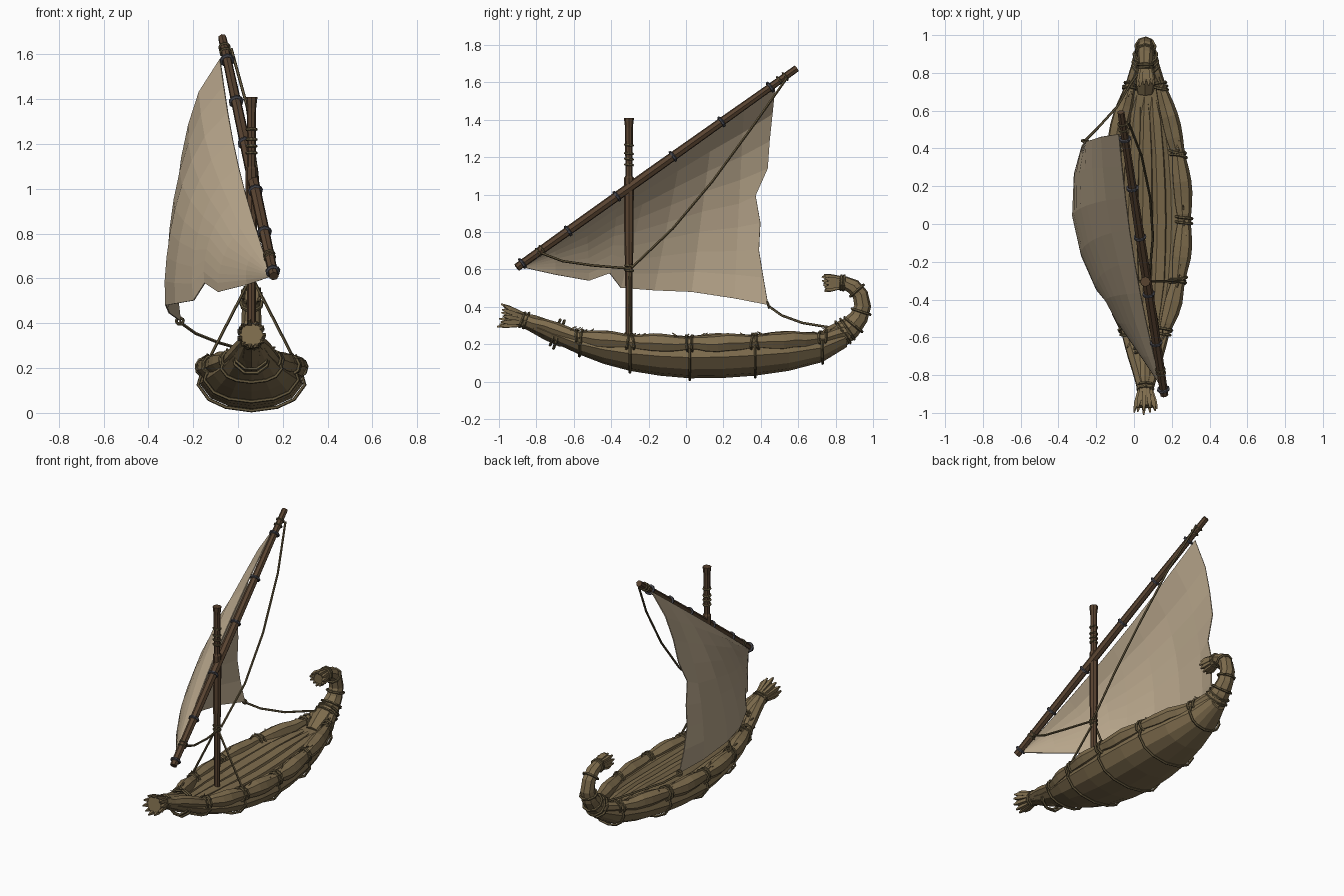
import bpy, bmesh, math, random
from mathutils import Vector as V

if "Cube" in bpy.data.objects:
    bpy.data.objects.remove(bpy.data.objects["Cube"])
random.seed(4)
CX = 0.06                       # hull centre line


def material(name, col):
    m = bpy.data.materials.new(name)
    m.diffuse_color = (*col, 1)
    m.use_nodes = True
    m.node_tree.nodes["Principled BSDF"].inputs["Base Color"].default_value = m.diffuse_color
    return m


REED = material("reed", (0.205, 0.148, 0.073))
WOOD = material("dark_wood", (0.098, 0.056, 0.030))
ROPE = material("rope", (0.125, 0.095, 0.046))
CLOTH = material("sailcloth", (0.47, 0.375, 0.255))
IRON = material("yard_rings", (0.065, 0.065, 0.078))


def finish(bm, name, mat):
    bmesh.ops.recalc_face_normals(bm, faces=bm.faces)
    me = bpy.data.meshes.new(name)
    bm.to_mesh(me)
    bm.free()
    me.materials.append(mat)
    ob = bpy.data.objects.new(name, me)
    bpy.context.collection.objects.link(ob)
    return ob


def tube(bm, pts, radii, sides=6):
    """Sweep a polygon along a path with a radius at each point."""
    pts = [V(p) for p in pts]
    if not isinstance(radii, (list, tuple)):
        radii = [radii] * len(pts)
    n, rings = None, []
    for i, p in enumerate(pts):
        t = (pts[min(i + 1, len(pts) - 1)] - pts[max(i - 1, 0)]).normalized()
        n = t.orthogonal() if n is None else n - t * n.dot(t)
        n.normalize()
        b = t.cross(n)
        rings.append([bm.verts.new(p + radii[i] * (n * math.cos(a) + b * math.sin(a)))
                      for a in (2 * math.pi * k / sides for k in range(sides))])
    skin(bm, rings)


def skin(bm, rings):
    for r0, r1 in zip(rings, rings[1:]):
        for k in range(len(r0)):
            j = (k + 1) % len(r0)
            bm.faces.new((r0[k], r0[j], r1[j], r1[k]))
    bm.faces.new(rings[0][::-1])
    bm.faces.new(rings[-1])


def ring(bm, c, axis, R, r=0.008, n=9):
    c, axis = V(c), V(axis).normalized()
    u = axis.orthogonal().normalized()
    w = axis.cross(u)
    tube(bm, [c + R * (u * math.cos(a) + w * math.sin(a))
              for a in (2 * math.pi * k / n for k in range(n + 1))], r, 5)


# hull stations: y, keel height, gunwale height, half width
ST = [(-0.87, .295, .335, .042), (-0.72, .215, .285, .085), (-0.57, .145, .238, .140),
      (-0.44, .095, .222, .188), (-0.30, .058, .212, .222), (-0.14, .032, .205, .243),
      (0.02, .018, .203, .253), (0.20, .020, .206, .244), (0.37, .032, .213, .222),
      (0.55, .058, .218, .178), (0.73, .105, .232, .118), (0.86, .185, .270, .065)]
BIND = [-0.57, -0.30, 0.02, 0.37, 0.73]


def station(y):
    for a, b in zip(ST, ST[1:]):
        if y <= b[0]:
            f = (y - a[0]) / (b[0] - a[0])
            return [a[i] + f * (b[i] - a[i]) for i in (1, 2, 3)]
    return ST[-1][1:]


def section(y, grow=0.0):
    zb, zr, hw = station(y)
    h = zr - zb
    half = [(.42, .08), (.72, .26), (.91, .60), (.84, .90)]
    right = [V((CX + f * hw + grow, y, zb + g * h - grow * (1 - g))) for f, g in half]
    left = [V((2 * CX - p.x, y, p.z)) for p in right]
    return left[::-1] + [V((CX, y, zb - grow))] + right


# hull shell
bm = bmesh.new()
skin(bm, [[bm.verts.new(p) for p in section(s[0])] for s in ST])
finish(bm, "hull_shell", REED)


# gunwale bundles, pinched at the bindings
def gunwale(y, side):
    zb, zr, hw = station(y)
    r0 = 0.024 + 0.024 * min(1, hw / 0.2)
    d = min(abs(y - b) for b in BIND)
    r = r0 * (0.74 + 0.33 * min(1, d / 0.12))
    return V((CX + side * (hw - r0), y, zr)), r


ys = [-0.87 + 1.73 * i / 30 for i in range(31)]
ys = sorted([y for y in ys if min(abs(y - b) for b in BIND) > 0.03] + BIND)
bm = bmesh.new()
for side in (-1, 1):
    g = [gunwale(y, side) for y in ys]
    tube(bm, [p + V((0, 0, random.uniform(-.003, .005))) for p, r in g], [r for p, r in g], 7)
finish(bm, "gunwale_bundles", REED)

# deck of long reed bundles
bm = bmesh.new()
for f in (-.6, -.3, 0, .3, .6):
    P, R = [], []
    for y, zb, zr, hw in ST[1:11]:
        P.append((CX + f * hw, y, zr - 0.028))
        R.append(0.165 * hw + 0.006 + random.uniform(-.004, .004))
    tube(bm, P, R[:-1] + [.008], 6)
finish(bm, "deck_bundles", REED)

# bow neck and stern curl
bm = bmesh.new()
tube(bm, [(CX, -.57, .215), (CX, -.66, .243), (CX, -.74, .276), (CX, -.82, .312), (CX, -.89, .335)],
     [.035, .058, .054, .046, .036], 8)
finish(bm, "bow_neck", REED)
CURL = [(CX, .70, .19), (CX, .80, .235), (CX, .88, .290), (CX, .925, .345), (CX, .945, .405),
        (CX, .932, .465), (CX, .895, .508), (CX, .850, .528), (CX, .82, .53)]
CR = [.05, .072, .060, .050, .045, .043, .042, .036, .032]
bm = bmesh.new()
tube(bm, CURL, CR, 8)
finish(bm, "stern_curl", REED)


# frayed tufts at both ends
def tuft(name, a, b, r0, r1):
    a, b = V(a), V(b)
    t = (b - a).normalized()
    u, w = V((1, 0, 0)), t.cross(V((1, 0, 0)))
    bm = bmesh.new()
    tube(bm, [a, a.lerp(b, .75)], [r0, r1 * .85], 8)
    for k in range(11):
        ang = 2 * math.pi * k / 11
        d = u * math.cos(ang) + w * math.sin(ang)
        e = a.lerp(b, random.uniform(.84, 1.0)) + d * r1
        tube(bm, [a + d * r0 * .8, a.lerp(e, .7) + d * r0 * .2, e], [.010, .016, .005], 4)
    finish(bm, name, REED)


tuft("bow_tuft", (CX, -.865, .33), (CX, -1.0, .355), .038, .062)
tuft("stern_tuft", (CX, .84, .53), (CX, .725, .527), .032, .044)

# rope bindings round hull, gunwales and ends
bm = bmesh.new()
for y in BIND:
    tube(bm, section(y, 0.008), 0.008, 5)
    for side in (-1, 1):
        for dy in (-.012, .014):
            p, r = gunwale(y + dy, side)
            ring(bm, p, (random.uniform(-.2, .2), 1, random.uniform(-.2, .2)), r + .006)
for y, z, r in ((-.70, .262, .075), (-.68, .250, .082), (-.855, .326, .044), (-.875, .33, .042)):
    ring(bm, (CX, y, z), (0, 1, -.4), r)
for i, f in ((1, .5), (1, .8), (2, .3), (3, .5), (5, .5), (7, .2), (7, .7)):
    a, b = V(CURL[i]), V(CURL[i + 1])
    ring(bm, a.lerp(b, f), b - a, CR[i] + f * (CR[i + 1] - CR[i]) + .005)
finish(bm, "hull_bindings", ROPE)

# loose straw sticking out near the bindings
bm = bmesh.new()
for y in BIND:
    for side in (-1, 1):
        for k in range(5):
            p, r = gunwale(y + random.uniform(-.06, .06), side)
            d = V((side * random.uniform(-.3, .7), random.choice((-1, 1)), random.uniform(.2, .9)))
            p += V((0, 0, r * .7))
            tube(bm, [p, p + d.normalized() * random.uniform(.03, .05)], [.007, .003], 4)
finish(bm, "loose_straw", REED)

# mast and yard
MY = -0.305
bm = bmesh.new()
tube(bm, [(CX, MY, z) for z in (.15, .60, .75, 1.09, 1.10, 1.36, 1.41)],
     [.019, .020, .025, .026, .019, .021, .027], 8)
finish(bm, "mast", WOOD)
Y0, Y1 = V((.16, -.905, .61)), V((-.07, .592, 1.675))
YD = Y1 - Y0


def yard(y):
    return Y0 + YD * ((y - Y0.y) / YD.y)


bm = bmesh.new()
tube(bm, [Y0, yard(-.6), yard(-.2), yard(.2), Y1], [.022, .025, .026, .023, .019], 7)
finish(bm, "yard", WOOD)
bm = bmesh.new()
for y in (-.875, -.63, -.37, -.07, .19, .45):
    ring(bm, yard(y), YD, .026, .009)
finish(bm, "yard_rings", IRON)
bm = bmesh.new()
for y in (-.79, -.77, .50, .53):
    ring(bm, yard(y), YD, .023, .006)
for z in (.595, .62, 1.16, 1.19, 1.22, 1.265):
    ring(bm, (CX, MY, z), (0, .1, 1), .021, .007)
finish(bm, "spar_lashings", ROPE)

# torn bellied sail, columns from the tack to the leech
FOOT = [(.15, -.87, .61), (.04, -.70, .572), (-.09, -.52, .540), (-.15, -.41, .580), (-.20, -.35, .502),
        (-.28, -.17, .488), (-.325, .03, .480), (-.31, .26, .445), (-.26, .44, .410)]
NOTCH = [0, -.01, -.02, -.025, -.085, -.055, -.058, -.03, 0]
ROWS = 8
bm = bmesh.new()
grid = []
for i, f in enumerate(FOOT):
    u = i / 8
    # the head hangs a little off the yard towards the belly side
    top = yard(-.87 + 1.345 * u) - V((.01 + .02 * u + .03 * math.sin(math.pi * u), 0, .012))
    col = []
    for j in range(ROWS + 1):
        v = j / ROWS
        p = top.lerp(V(f), v)
        p.x -= .105 * math.sin(math.pi / 2 * u) ** .7 * abs(math.sin(math.pi * v ** .75)) ** .8
        if i == 8:
            p.y += NOTCH[j]
        col.append(bm.verts.new(p))
    grid.append(col)
for a, b in zip(grid, grid[1:]):
    for j in range(ROWS):
        bm.faces.new((a[j], a[j + 1], b[j + 1], b[j]))
sail = finish(bm, "sail", CLOTH)
mod = sail.modifiers.new("thickness", 'SOLIDIFY')
mod.thickness = 0.006

# rigging lines
bm = bmesh.new()
for path in ([(-.26, .44, .405), (-.19, .51, .355), (-.09, .62, .315), (-.02, .74, .295), (.03, .81, .285)],
             [(-.03, .54, 1.625), (.04, .36, 1.37), (.085, .14, 1.07), (.10, -.07, .82), (.08, -.29, .61)],
             [(.15, -.78, .69), (.14, -.66, .645), (.12, -.50, .622), (.08, -.30, .605)],
             [(CX, MY, .61), (CX - .19, -.30, .24)],
             [(CX, MY, .61), (CX + .19, -.30, .24)]):
    tube(bm, path, .007, 5)
ring(bm, (-.26, .44, .41), (0, 1, .3), .016, .007)
finish(bm, "rigging_lines", ROPE)
